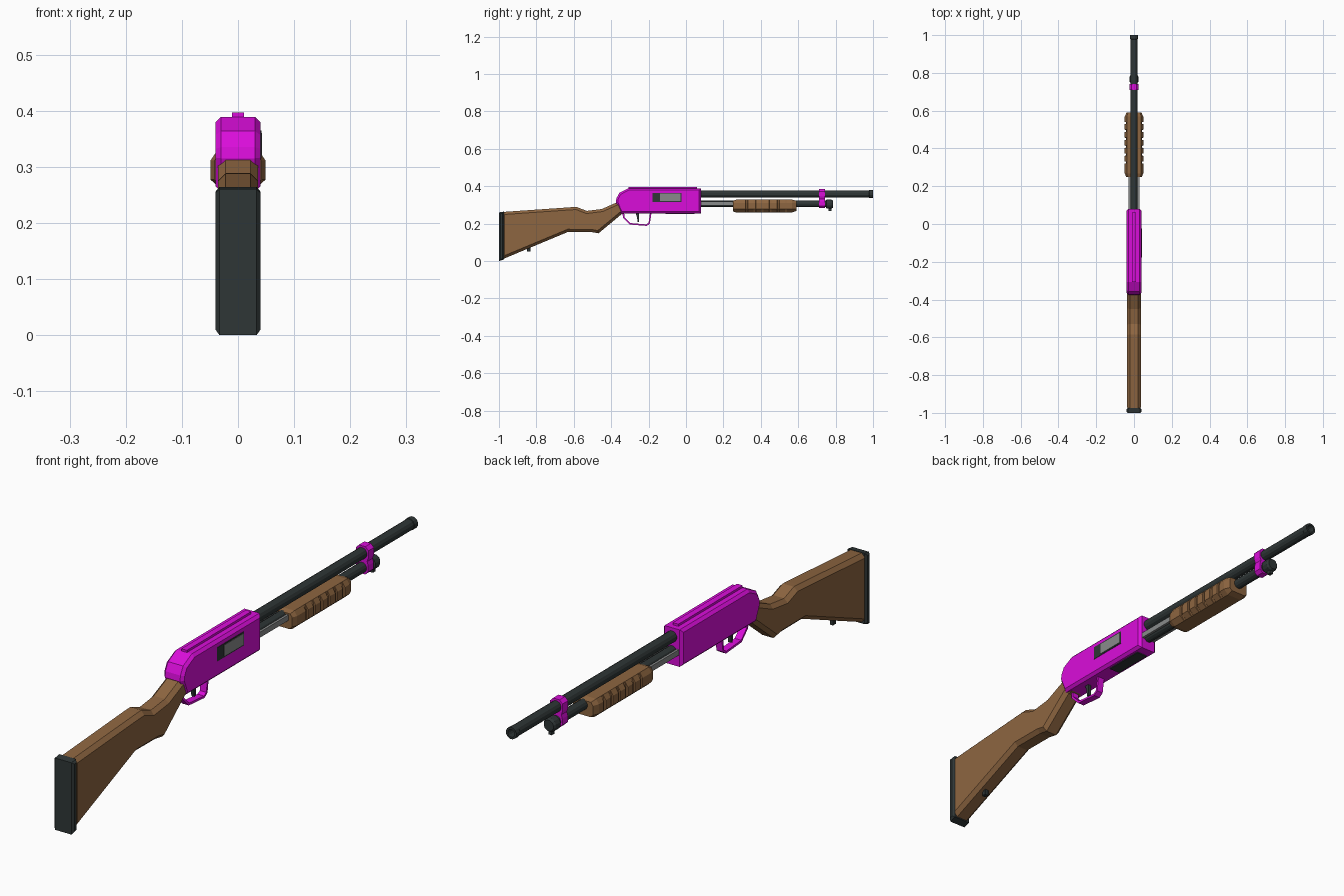
import bpy, bmesh, math
from mathutils import Vector

if "Cube" in bpy.data.objects:
    bpy.data.objects.remove(bpy.data.objects["Cube"])


def material(name, rgb):
    m = bpy.data.materials.new(name)
    m.diffuse_color = (*rgb, 1)
    m.use_nodes = True
    m.node_tree.nodes["Principled BSDF"].inputs["Base Color"].default_value = m.diffuse_color
    return m


MAGENTA = material("magenta", (0.70, 0.004, 0.70))
WOOD = material("brown wood", (0.27, 0.132, 0.052))
DARK = material("charcoal", (0.028, 0.037, 0.037))
GREY = material("steel grey", (0.25, 0.26, 0.26))


def finish(name, bm, mat):
    bmesh.ops.recalc_face_normals(bm, faces=bm.faces[:])
    me = bpy.data.meshes.new(name)
    bm.to_mesh(me)
    bm.free()
    me.materials.append(mat)
    ob = bpy.data.objects.new(name, me)
    bpy.context.collection.objects.link(ob)
    return ob


def loft(name, rings, mat):
    """Skin a list of equal-length point rings and cap both ends."""
    bm = bmesh.new()
    vs = [[bm.verts.new(p) for p in r] for r in rings]
    n = len(vs[0])
    for a, b in zip(vs, vs[1:]):
        for i in range(n):
            j = (i + 1) % n
            bm.faces.new((a[i], a[j], b[j], b[i]))
    bm.faces.new(vs[0])
    bm.faces.new(vs[-1])
    return finish(name, bm, mat)


def side_profile(name, pts, half, mat, chamfer=0.0):
    """Extrude a (y, z) outline across x and chamfer the outline edges."""
    bm = bmesh.new()
    caps = []
    for x in (-half, half):
        caps.append(bm.faces.new([bm.verts.new((x, y, z)) for y, z in pts]))
    a, b = caps[0].verts[:], caps[1].verts[:]
    for i in range(len(pts)):
        j = (i + 1) % len(pts)
        bm.faces.new((a[i], a[j], b[j], b[i]))
    bmesh.ops.recalc_face_normals(bm, faces=bm.faces[:])
    if chamfer:
        rim = list(caps[0].edges) + list(caps[1].edges)
        bmesh.ops.bevel(bm, geom=rim, offset=chamfer, segments=1, affect='EDGES')
    return finish(name, bm, mat)


def lathe(name, z, steps, mat, sides=12):
    """Turned part around an axis parallel to y; steps are (y, radius)."""
    rings = []
    for y, r in steps:
        ang = [2 * math.pi * (i + 0.5) / sides for i in range(sides)]
        rings.append([(r * math.cos(t), y, z + r * math.sin(t)) for t in ang])
    return loft(name, rings, mat)


def box(name, x, y, z, mat):
    ring = [(x[0], z[0]), (x[1], z[0]), (x[1], z[1]), (x[0], z[1])]
    return loft(name, [[(px, yy, pz) for px, pz in ring] for yy in y], mat)


# Stock and butt pad
side_profile("stock", [(-0.985, 0.262), (-0.61, 0.288), (-0.585, 0.289), (-0.53, 0.268),
                       (-0.45, 0.278), (-0.36, 0.318), (-0.32, 0.318), (-0.32, 0.256),
                       (-0.345, 0.25), (-0.468, 0.148), (-0.505, 0.155), (-0.63, 0.156),
                       (-0.985, 0.008)], 0.036, WOOD, 0.014)
side_profile("butt_pad", [(-1.0, 0.26), (-0.974, 0.264), (-0.974, 0.008), (-1.0, 0.0)],
             0.04, DARK, 0.007)
lathe_stud = [(-0.85, 0.05), (-0.832, 0.05), (-0.832, 0.085), (-0.85, 0.085)]
side_profile("stock_sling_stud", lathe_stud, 0.008, DARK, 0.002)

# Receiver with top rib
side_profile("receiver", [(-0.375, 0.315), (-0.372, 0.335), (-0.357, 0.364), (-0.308, 0.389),
                          (0.08, 0.389), (0.08, 0.255), (-0.35, 0.255)], 0.04, MAGENTA, 0.010)
box("top_rib", (-0.011, 0.011), (-0.308, 0.06), (0.38, 0.397), MAGENTA)

# Ejection port, bolt and loading port plates
box("ejection_port", (0.037, 0.0415), (-0.178, -0.025), (0.315, 0.365), DARK)
box("bolt", (0.037, 0.043), (-0.138, -0.03), (0.320, 0.360), GREY)
box("loading_port", (-0.022, 0.022), (-0.11, 0.045), (0.251, 0.259), DARK)

# Trigger guard strap: outer path followed by an inset copy
outer = [(-0.340, 0.262), (-0.337, 0.232), (-0.300, 0.195), (-0.210, 0.188),
         (-0.193, 0.200), (-0.184, 0.262)]
inner = [(-0.331, 0.262), (-0.329, 0.235), (-0.297, 0.203), (-0.213, 0.196),
         (-0.200, 0.204), (-0.192, 0.262)]
loft("trigger_guard", [[(x, *p) for x, p in ((-0.013, o), (0.013, o), (0.013, i), (-0.013, i))]
                       for o, i in zip(outer, inner)], MAGENTA)
side_profile("trigger", [(-0.272, 0.262), (-0.262, 0.235), (-0.258, 0.208), (-0.250, 0.210),
                         (-0.250, 0.235), (-0.252, 0.262)], 0.006, DARK)

# Barrel with hollow muzzle, magazine tube and cap
lathe("barrel", 0.358, [(0.05, 0.02), (0.978, 0.02), (0.98, 0.0215), (1.0, 0.0215),
                        (1.0, 0.014), (0.95, 0.014)], DARK)
lathe("magazine_tube", 0.306, [(0.05, 0.0185), (0.76, 0.0185)], DARK)
lathe("magazine_cap", 0.304, [(0.748, 0.019), (0.752, 0.025), (0.778, 0.025), (0.786, 0.02)], DARK)
box("cap_sling_stud", (-0.007, 0.007), (0.762, 0.778), (0.268, 0.29), DARK)

# Twin action bars
for side, s in (("left", -1), ("right", 1)):
    box("action_bar_" + side, sorted((s * 0.019, s * 0.028)), (0.06, 0.27), (0.297, 0.317), GREY)


# Fore-end: octagonal loft with grooves cut into the side faces
def fore_ring(y, side, top, low, high):
    right = [(0.030, low), (side, 0.277), (side, 0.311), (top, high)]
    return [(x, y, z) for x, z in right] + [(-x, y, z) for x, z in reversed(right)]


rings = [fore_ring(0.25, 0.042, 0.034, 0.266, 0.322), fore_ring(0.268, 0.049, 0.038, 0.260, 0.328)]
for i in range(6):
    y = 0.325 + 0.042 * i
    for dy, side in ((-0.006, 0.049), (-0.005, 0.043), (0.005, 0.043), (0.006, 0.049)):
        rings.append(fore_ring(y + dy, side, 0.038, 0.260, 0.328))
rings += [fore_ring(0.568, 0.049, 0.038, 0.260, 0.328), fore_ring(0.59, 0.040, 0.032, 0.268, 0.322)]
loft("fore_end", rings, WOOD)

# Band joining barrel and magazine tube
half = [(0.012, 0.283), (0.024, 0.295), (0.024, 0.318), (0.020, 0.332), (0.025, 0.346),
        (0.025, 0.372), (0.013, 0.384)]
outline = half + [(-x, z) for x, z in reversed(half)]
loft("barrel_band", [[(x, y, z) for x, z in outline] for y in (0.71, 0.742)], MAGENTA)
